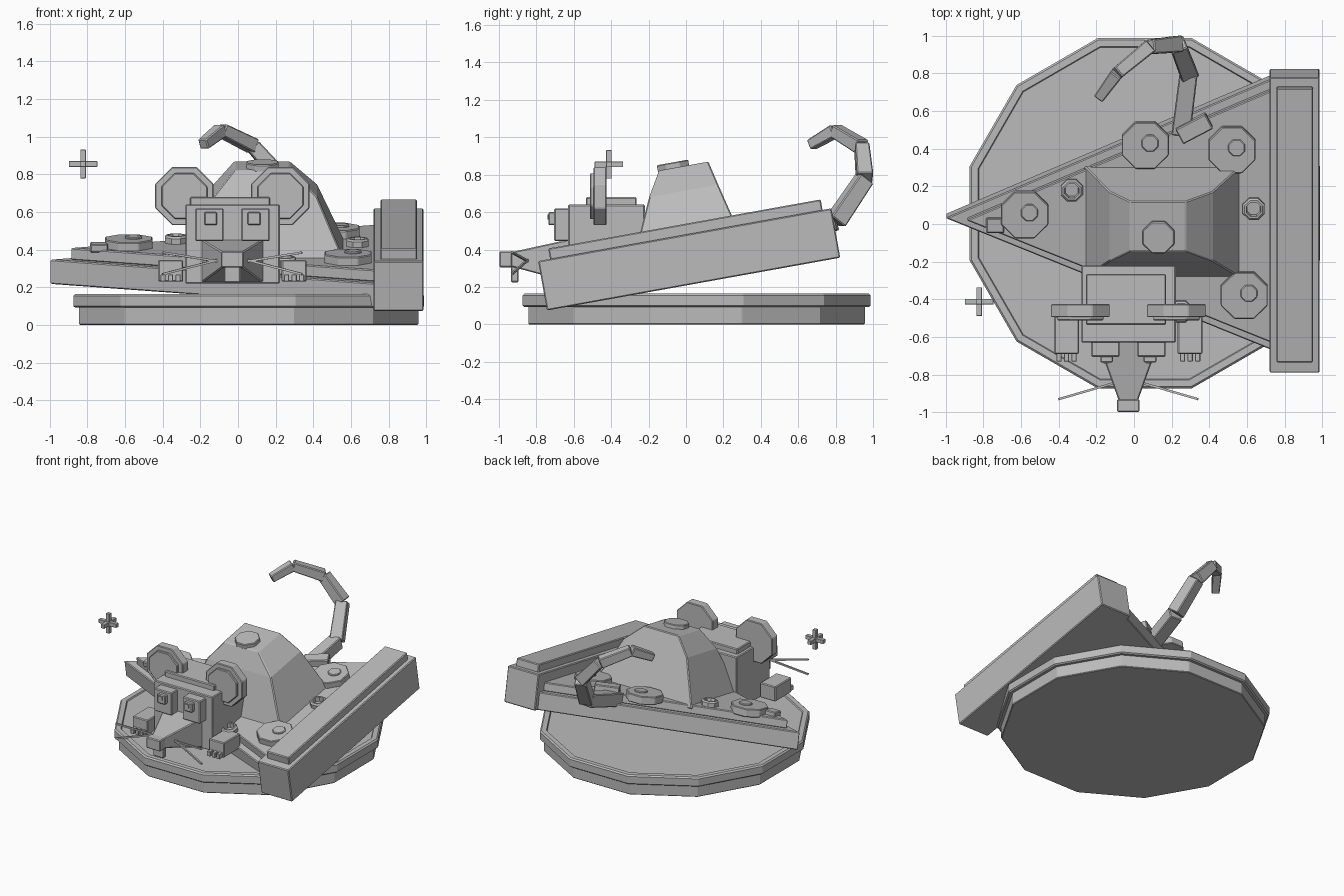
import bpy, bmesh, math
from mathutils import Matrix, Vector

if "Cube" in bpy.data.objects:
    bpy.data.objects.remove(bpy.data.objects["Cube"])

grey = bpy.data.materials.new("clay_grey")
grey.diffuse_color = (0.5, 0.5, 0.5, 1)
grey.use_nodes = True
grey.node_tree.nodes["Principled BSDF"].inputs["Base Color"].default_value = grey.diffuse_color

# Frame of the tilted cheese wedge
TILT = Matrix.Translation((0, 0, 0.208)) @ Matrix.Rotation(math.radians(10.2), 4, 'X')
FLAT = Matrix.Identity(4)


def finish(name, bm, matrix=FLAT, bevel=0.006):
    bmesh.ops.recalc_face_normals(bm, faces=bm.faces)
    mesh = bpy.data.meshes.new(name)
    bm.to_mesh(mesh)
    bm.free()
    mesh.transform(matrix)
    mesh.materials.append(grey)
    ob = bpy.data.objects.new(name, mesh)
    bpy.context.collection.objects.link(ob)
    if bevel:
        mod = ob.modifiers.new("edge_bevel", 'BEVEL')
        mod.width = bevel
        mod.segments = 1
    return ob


def loft(name, rings, matrix=FLAT, bevel=0.006):
    """Closed skin through rings of equal point count."""
    bm = bmesh.new()
    vs = [[bm.verts.new(p) for p in r] for r in rings]
    n = len(vs[0])
    for a, b in zip(vs, vs[1:]):
        for i in range(n):
            bm.faces.new((a[i], a[(i + 1) % n], b[(i + 1) % n], b[i]))
    bm.faces.new(vs[0])
    bm.faces.new(vs[-1])
    return finish(name, bm, matrix, bevel)


def rect(x0, x1, y0, y1, z):
    return [(x0, y0, z), (x1, y0, z), (x1, y1, z), (x0, y1, z)]


def box(name, x0, x1, y0, y1, z0, z1, matrix=FLAT, bevel=0.006):
    return loft(name, [rect(x0, x1, y0, y1, z0), rect(x0, x1, y0, y1, z1)], matrix, bevel)


def ngon(cx, cy, z, apothem, n):
    r = apothem / math.cos(math.pi / n)
    return [(cx + r * math.cos((i + 0.5) * math.tau / n),
             cy + r * math.sin((i + 0.5) * math.tau / n), z) for i in range(n)]


def prism(name, cx, cy, z0, z1, a, n=8, matrix=FLAT, bevel=0.005):
    return loft(name, [ngon(cx, cy, z0, a, n), ngon(cx, cy, z1, a, n)], matrix, bevel)


def bar(name, a, b, r0, r1, bevel=0.006):
    """Square tapered bar between two points."""
    a, b = Vector(a), Vector(b)
    q = (b - a).to_track_quat('Z', 'Y').to_matrix().to_4x4()
    length = (b - a).length
    return loft(name, [rect(-r0, r0, -r0, r0, 0), rect(-r1, r1, -r1, r1, length)],
                Matrix.Translation(a) @ q, bevel)


# Twelve-sided base: foot and rimmed plate
B = 0.057
prism("base_foot", B, B, 0, 0.1, 0.9, 12)
loft("base_plate", [ngon(B, B, z, a, 12) for z, a in
     ((0.092, 0.92), (0.1, 0.93), (0.155, 0.93), (0.165, 0.92), (0.165, 0.885), (0.155, 0.88))],
     bevel=0)

# Cheese wedge: two stacked triangles and the thick rind
def triangle(tip, x, y0, y1, z):
    return [(tip, 0.055, z), (x, y0, z), (x, y1, z)]

loft("cheese_lower", [triangle(-1.0, 0.74, -0.66, 0.81, z) for z in (0, 0.132)], TILT)
loft("cheese_upper", [triangle(-0.89, 0.74, -0.61, 0.76, z) for z in (0.13, 0.195)], TILT)
box("rind", 0.72, 0.985, -0.755, 0.838, 0, 0.268, TILT)
box("rind_ridge", 0.757, 0.95, -0.69, 0.79, 0.26, 0.325, TILT)
box("cheese_crumb", -0.785, -0.69, -0.01, 0.07, 0.18, 0.225, TILT)

# Octagonal cheese spots with a small cap
for i, (x, y) in enumerate(((-0.58, 0.09), (0.06, 0.465), (0.52, 0.44), (0.585, -0.345))):
    prism(f"spot_{i}", x, y, 0.18, 0.24, 0.125, 8, TILT)
    prism(f"spot_cap_{i}", x + 0.025, y + 0.015, 0.23, 0.25, 0.045, 8, TILT)

# Small hollow rings on the cheese
for i, (x, y) in enumerate(((-0.33, 0.22), (0.635, 0.12), (0.25, -0.435))):
    loft(f"crater_{i}", [ngon(x, y, z, a, 8) for z, a in
         ((0.18, 0.058), (0.225, 0.058), (0.235, 0.048), (0.235, 0.038), (0.2, 0.034))],
         TILT, 0)

# Hunched back rising from the cheese
loft("back_hump", [rect(-0.265, 0.57, -0.26, 0.345, 0.17),
                   rect(-0.13, 0.42, -0.11, 0.265, 0.5),
                   rect(-0.02, 0.275, -0.033, 0.235, 0.63)], TILT)
prism("hump_cap", 0.13, 0.045, 0.62, 0.66, 0.085, 8, TILT)

# Head and brow
box("head", -0.28, 0.222, -0.63, -0.22, 0.22, 0.64)
box("brow", -0.255, 0.17, -0.535, -0.265, 0.63, 0.68)

# Paired features around the face centre line
C = -0.03
for side, s in (("left", -1), ("right", 1)):
    # Ears: octagonal discs facing forward
    turn = Matrix.Translation((C + s * 0.255, -0.425, 0.685)) @ Matrix.Rotation(math.pi / 2, 4, 'X')
    prism(f"ear_{side}", 0, 0, 0, 0.07, 0.155, 8, turn)
    prism(f"ear_inner_{side}", 0, 0, 0.06, 0.088, 0.122, 8, turn)
    # Eyes, pupils and glints
    x = C + s * 0.122
    box(f"eye_{side}", x - 0.075, x + 0.075, -0.705, -0.62, 0.445, 0.62)
    x = C + s * 0.115 
    box(f"pupil_{side}", x - 0.034, x + 0.034, -0.735, -0.70, 0.53, 0.6)
    box(f"glint_{side}", x - 0.018, x + 0.01, -0.741, -0.73, 0.56, 0.588, bevel=0)
    # Paws with three toes
    x = C + s * 0.328
    box(f"paw_{side}", x - 0.066, x + 0.066, -0.69, -0.49, 0.23, 0.345)
    for t in (-1, 0, 1):
        tx = x + t * 0.04
        box(f"toe_{side}_{t + 1}", tx - 0.014, tx + 0.014, -0.73, -0.68, 0.23, 0.268, bevel=0.003)
    # Whiskers
    for k, (z0, z1) in enumerate(((0.335, 0.385), (0.35, 0.27))):
        bar(f"whisker_{side}_{k}", (C + s * 0.06, -0.84, z0), (C + s * 0.37, -0.93, z1),
            0.006, 0.006, 0)

# Snout, nose and tooth
def upright(x0, x1, y, z0, z1):
    return [(x0, y, z0), (x1, y, z0), (x1, y, z1), (x0, y, z1)]

loft("snout", [upright(-0.195, 0.135, -0.62, 0.225, 0.455),
               upright(-0.08, 0.02, -0.94, 0.31, 0.385)])
box("nose", -0.09, 0.03, -0.998, -0.93, 0.305, 0.39)
box("tooth", -0.075, 0.015, -0.935, -0.895, 0.225, 0.33)

# Segmented curling tail on an angled mount
tail = [(0.25, 0.48, 0.45), (0.29, 0.80, 0.55), (0.23, 0.955, 0.78),
        (0.08, 0.94, 0.95), (-0.09, 0.80, 1.035), (-0.185, 0.67, 0.96)]
radii = [0.05, 0.048, 0.044, 0.038, 0.034, 0.028]
for i in range(5):
    bar(f"tail_segment_{i}", tail[i], tail[i + 1], radii[i], radii[i + 1])
mount = TILT @ Matrix.Translation((0.32, 0.555, 0.2)) @ Matrix.Rotation(math.radians(28), 4, 'Z')
box("tail_mount", -0.09, 0.09, -0.045, 0.045, -0.03, 0.045, mount)

# Floating sparkle: three crossed bars
centre = Vector((-0.822, -0.412, 0.855))
for axis in range(3):
    h = [0.015] * 3
    h[axis] = 0.076
    lo, hi = centre - Vector(h), centre + Vector(h)
    box(f"sparkle_{'xyz'[axis]}", lo.x, hi.x, lo.y, hi.y, lo.z, hi.z, bevel=0.002)
